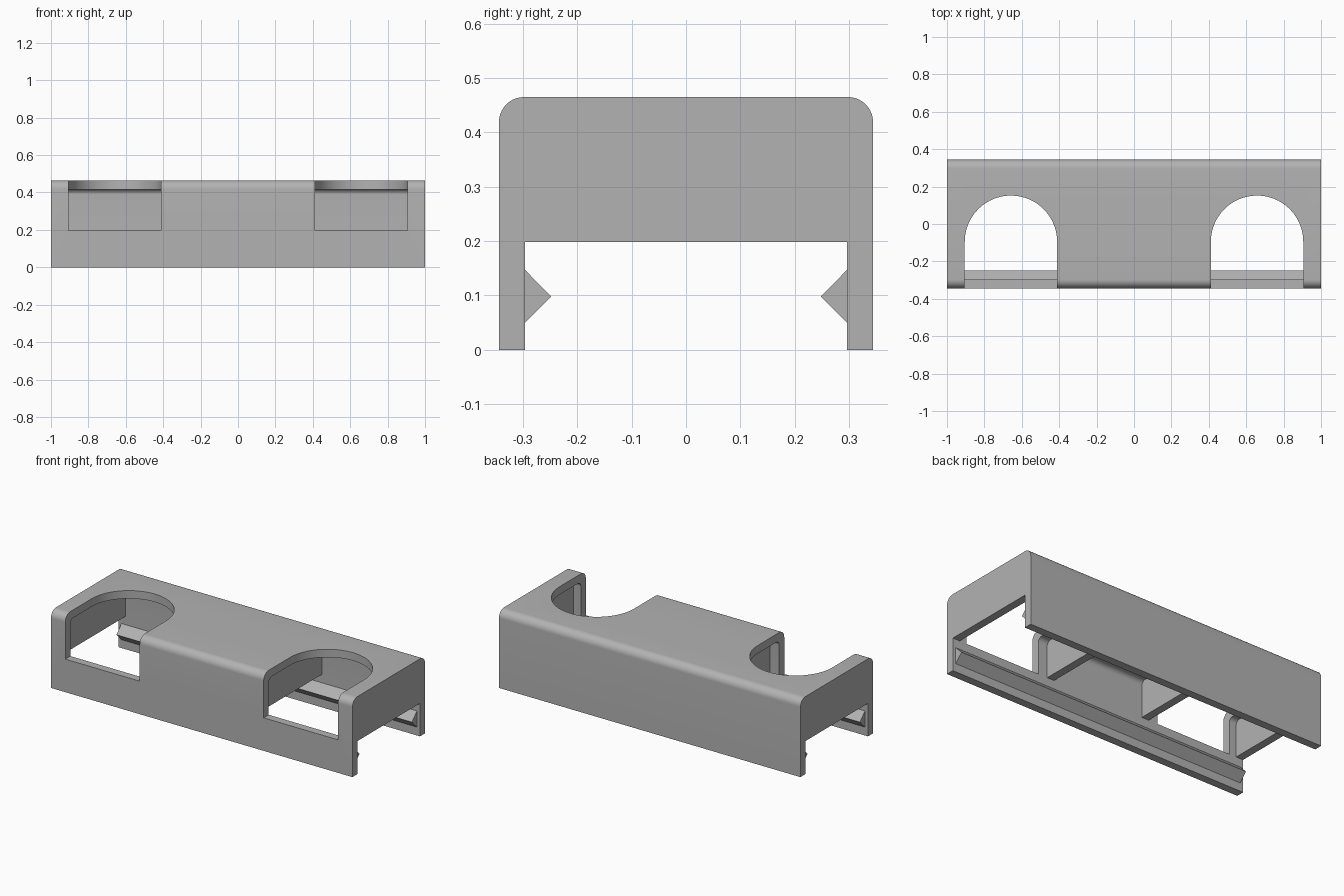
import bpy, bmesh, math
from mathutils import Vector

cube = bpy.data.objects.get("Cube")
if cube:
    bpy.data.objects.remove(cube, do_unlink=True)

# Main dimensions
LENGTH, HALF_DEPTH, HEIGHT = 2.0, 0.344, 0.465
WALL = 0.048
INNER = HALF_DEPTH - WALL
SKIRT = 0.198             # height of the open channel under the box
CUT_X, CUT_R = 0.658, 0.247

grey = bpy.data.materials.new("plain grey")
grey.use_nodes = True
COLOUR = (0.45, 0.45, 0.45, 1)
grey.diffuse_color = COLOUR
grey.node_tree.nodes["Principled BSDF"].inputs["Base Color"].default_value = COLOUR


def prism(name, points, direction):
    """Extrude a closed outline of 3D points along a direction."""
    bm = bmesh.new()
    face = bm.faces.new([bm.verts.new(p) for p in points])
    ext = bmesh.ops.extrude_face_region(bm, geom=[face])
    moved = [v for v in ext["geom"] if isinstance(v, bmesh.types.BMVert)]
    bmesh.ops.translate(bm, verts=moved, vec=Vector(direction))
    bmesh.ops.recalc_face_normals(bm, faces=bm.faces)
    mesh = bpy.data.meshes.new(name)
    bm.to_mesh(mesh)
    bm.free()
    mesh.materials.append(grey)
    obj = bpy.data.objects.new(name, mesh)
    bpy.context.collection.objects.link(obj)
    return obj


def arc(cx, cy, r, start, end, steps):
    angles = [math.radians(start + (end - start) * i / steps) for i in range(steps + 1)]
    return [(cx + r * math.cos(a), cy + r * math.sin(a)) for a in angles]


def arch(half, bottom, top, r):
    """Upright section in y, z with rounded upper corners."""
    return ([(-half, bottom), (half, bottom)]
            + arc(half - r, top - r, r, 0, 90, 10)
            + arc(r - half, top - r, r, 90, 180, 10))


def along_x(name, section, x0, x1):
    return prism(name, [(x0, y, z) for y, z in section], (x1 - x0, 0, 0))


def carve(target, cutter):
    mod = target.modifiers.new("carve", "BOOLEAN")
    mod.operation, mod.solver, mod.object = "DIFFERENCE", "EXACT", cutter
    bpy.context.view_layer.objects.active = target
    bpy.ops.object.modifier_apply(modifier=mod.name)
    bpy.data.objects.remove(cutter, do_unlink=True)


# Outer body with rounded long top edges
body = along_x("body", arch(HALF_DEPTH, 0, HEIGHT, 0.046), -LENGTH / 2, LENGTH / 2)

# Open channel running the full length underneath
channel = [(-INNER, -0.1), (INNER, -0.1), (INNER, SKIRT), (-INNER, SKIRT)]
carve(body, along_x("channel_cutter", channel, -1.1, 1.1))

# Three hollow compartments divided by thin partitions
pocket = arch(INNER, 0.1, HEIGHT - WALL, 0.028)
for x0, x1 in ((-0.952, -0.35), (-0.302, 0.302), (0.35, 0.952)):
    carve(body, along_x("pocket_cutter", pocket, x0, x1))

# Round-ended openings through the top and front wall
for side in (-1, 1):
    cx = side * CUT_X
    outline = [(cx - CUT_R, -0.5), (cx + CUT_R, -0.5)]
    outline += arc(cx, CUT_R * -0.385, CUT_R, 0, 180, 40)
    carve(body, prism("opening_cutter", [(x, y, SKIRT) for x, y in outline], (0, 0, 0.5)))

# Snap ridges along the inside of both long walls
ridges = []
for name, side in (("front_snap_ridge", -1), ("back_snap_ridge", 1)):
    wedge = [(side * INNER, 0.05), (side * (INNER - WALL), 0.098), (side * INNER, 0.147)]
    ridges.append(along_x(name, wedge, -0.98, 0.98))

# Smooth the rounded parts, keep the corners sharp
bpy.ops.object.select_all(action="DESELECT")
for obj in [body] + ridges:
    obj.select_set(True)
bpy.context.view_layer.objects.active = body
bpy.ops.object.shade_smooth_by_angle(angle=math.radians(30))
